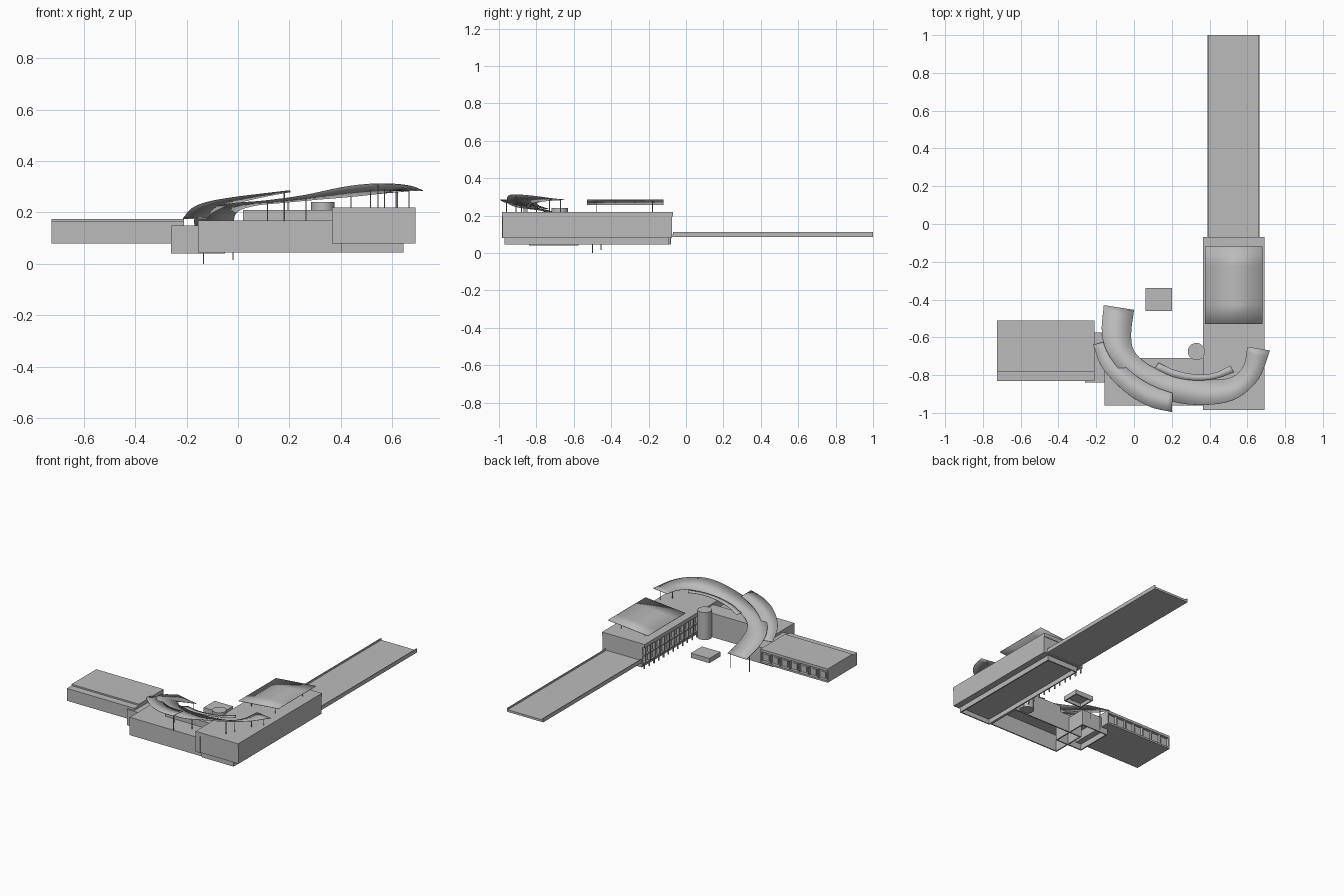
import bpy, bmesh
from mathutils import Vector

cube = bpy.data.objects.get("Cube")
if cube:
    bpy.data.objects.remove(cube)

grey = bpy.data.materials.new("light grey")
grey.use_nodes = True
COLOUR = (0.5, 0.5, 0.5, 1)
grey.diffuse_color = COLOUR
grey.node_tree.nodes["Principled BSDF"].inputs["Base Color"].default_value = COLOUR


def finish(name, bm):
    bmesh.ops.recalc_face_normals(bm, faces=bm.faces)
    mesh = bpy.data.meshes.new(name)
    bm.to_mesh(mesh)
    bm.free()
    mesh.materials.append(grey)
    ob = bpy.data.objects.new(name, mesh)
    bpy.context.collection.objects.link(ob)
    return ob


def box(name, xs, ys, zs, open_bottom=False):
    bm = bmesh.new()
    bmesh.ops.create_cube(bm, size=1)
    for v in bm.verts:
        v.co = [r[0] + (c + 0.5) * (r[1] - r[0]) for c, r in zip(v.co, (xs, ys, zs))]
    bm.normal_update()
    if open_bottom:
        low = [f for f in bm.faces if f.normal.z < -0.5]
        bmesh.ops.delete(bm, geom=low, context='FACES')
    ob = finish(name, bm)
    if open_bottom:
        shell = ob.modifiers.new("walls", 'SOLIDIFY')
        shell.thickness = 0.012
        shell.offset = -1
    return ob


def tube(name, x, y, z0, z1, r=0.0025, sides=6):
    bm = bmesh.new()
    bmesh.ops.create_cone(bm, cap_ends=True, segments=sides, radius1=r, radius2=r, depth=z1 - z0)
    bmesh.ops.translate(bm, verts=bm.verts, vec=(x, y, (z0 + z1) / 2))
    return finish(name, bm)


def spline(points, steps=4):
    """Smooth path through the given points."""
    p = [Vector(q) for q in points]
    p = [2 * p[0] - p[1]] + p + [2 * p[-1] - p[-2]]
    out = []
    for a, b, c, d in zip(p, p[1:], p[2:], p[3:]):
        for i in range(steps):
            t = i / steps
            out.append(0.5 * (2 * b + (c - a) * t + (2 * a - 5 * b + 4 * c - d) * t**2
                              + (3 * b - a - 3 * c + d) * t**3))
    return out + [p[-2]]


def ribbon(name, outer, inner):
    bm = bmesh.new()
    rows = [(bm.verts.new(o), bm.verts.new(i)) for o, i in zip(spline(outer), spline(inner))]
    for (a, b), (c, d) in zip(rows, rows[1:]):
        bm.faces.new((a, b, d, c)).smooth = True
    ob = finish(name, bm)
    sheet = ob.modifiers.new("sheet", 'SOLIDIFY')
    sheet.thickness = 0.003
    sheet.offset = 0
    return ob


# Long access ramp with side rails
box("ramp_deck", (0.39, 0.665), (-0.09, 1), (0.085, 0.1))
for side, x in (("right", 0.39), ("left", 0.66)):
    box(f"ramp_rail_{side}", (x, x + 0.005), (-0.07, 1), (0.085, 0.112))

# East wing: upper floor, roof slab, hollow base
box("east_upper_floor", (0.385, 0.69), (-0.98, -0.075), (0.08, 0.2))
box("east_roof", (0.365, 0.69), (-0.985, -0.07), (0.195, 0.22))
box("east_south_corner", (0.365, 0.4), (-0.985, -0.7), (0.08, 0.2))
box("east_base", (0.4, 0.645), (-0.97, -0.09), (0.045, 0.085), True)

# Fins and columns along the courtyard side
for i in range(12):
    y = -0.66 + i * 0.052
    box(f"east_fin_{i}", (0.366, 0.386), (y, y + 0.008), (0.08, 0.196))
    tube(f"east_column_{i}", 0.376, y + 0.004, 0.045, 0.085, 0.005, 8)
for z in (0.08, 0.135):
    box("east_sill", (0.372, 0.386), (-0.7, -0.075), (z, z + 0.008))

# South wing, its raised rear strip and the link to the west wing
box("south_wing", (-0.155, 0.4), (-0.96, -0.71), (0.045, 0.168), True)
box("south_raised_roof", (0.02, 0.37), (-0.82, -0.71), (0.165, 0.21))
box("link_block", (-0.26, -0.05), (-0.84, -0.575), (0.04, 0.15), True)

# West wing with stepped roof and recessed bays at the back
box("west_body", (-0.725, -0.21), (-0.83, -0.53), (0.085, 0.165))
box("west_floor", (-0.725, -0.21), (-0.83, -0.51), (0.08, 0.092))
box("west_roof", (-0.725, -0.21), (-0.78, -0.51), (0.158, 0.175))
for i in range(8):
    x = -0.725 + i * 0.0725
    box(f"west_pier_{i}", (x, x + 0.0075), (-0.532, -0.511), (0.09, 0.16))
    if i < 7:
        box(f"west_panel_{i}", (x + 0.025, x + 0.06), (-0.532, -0.524), (0.1, 0.14))

# Round stair tower and small courtyard pavilion
tower = tube("stair_tower", 0.33, -0.675, 0.05, 0.24, 0.045, 32)
for f in tower.data.polygons:
    f.use_smooth = abs(f.normal.z) < 0.5
box("pavilion", (0.06, 0.2), (-0.46, -0.34), (0.07, 0.102), True)

# Tilted flat canopy over the east wing
ribbon("flat_canopy", [(0.375, -0.53, 0.258), (0.375, -0.12, 0.258)],
       [(0.68, -0.53, 0.285), (0.68, -0.12, 0.285)])
for x in (0.44, 0.62):
    for y in (-0.48, -0.18):
        tube("flat_canopy_post", x, y, 0.22, 0.258 + (x - 0.375) * 0.088)

# Sweeping curved canopies
ribbon("main_canopy",
       [(-.16, -.43, .12), (-.17, -.58, .175), (-.13, -.7, .215), (-.02, -.83, .235), (.1, -.9, .245),
        (.25, -.95, .265), (.42, -.955, .3), (.55, -.92, .312), (.66, -.82, .305), (.72, -.67, .285)],
       [(0, -.455, .11), (-.015, -.58, .165), (0, -.67, .205), (.07, -.74, .228), (.17, -.785, .238),
        (.3, -.815, .25), (.42, -.825, .26), (.52, -.81, .27), (.58, -.75, .278), (.6, -.65, .285)])
ribbon("front_canopy",
       [(-.215, -.64, .175), (-.18, -.74, .215), (-.12, -.82, .24), (-.02, -.91, .258),
        (.09, -.97, .272), (.2, -.995, .285)],
       [(-.125, -.615, .175), (-.09, -.7, .205), (-.03, -.77, .23), (.05, -.83, .25),
        (.13, -.87, .267), (.205, -.895, .28)])
ribbon("inner_canopy",
       [(.11, -.765, .238), (.21, -.81, .25), (.32, -.828, .262), (.43, -.82, .273), (.53, -.785, .282)],
       [(.13, -.735, .236), (.22, -.775, .248), (.32, -.795, .26), (.42, -.79, .271), (.51, -.75, .28)])

# Slender canopy posts
for x, y, z0, z1 in ((-.135, -.5, 0, .14), (-.02, -.455, .015, .115), (.115, -.86, .165, .24),
                     (.195, -.8, .2, .238), (.265, -.88, .165, .255), (.515, -.87, .22, .288),
                     (.545, -.91, .22, .31), (.57, -.85, .22, .29), (.615, -.73, .22, .283),
                     (.665, -.67, .22, .285), (.18, -.96, .165, .282)):
    tube("canopy_post", x, y, z0, z1)
